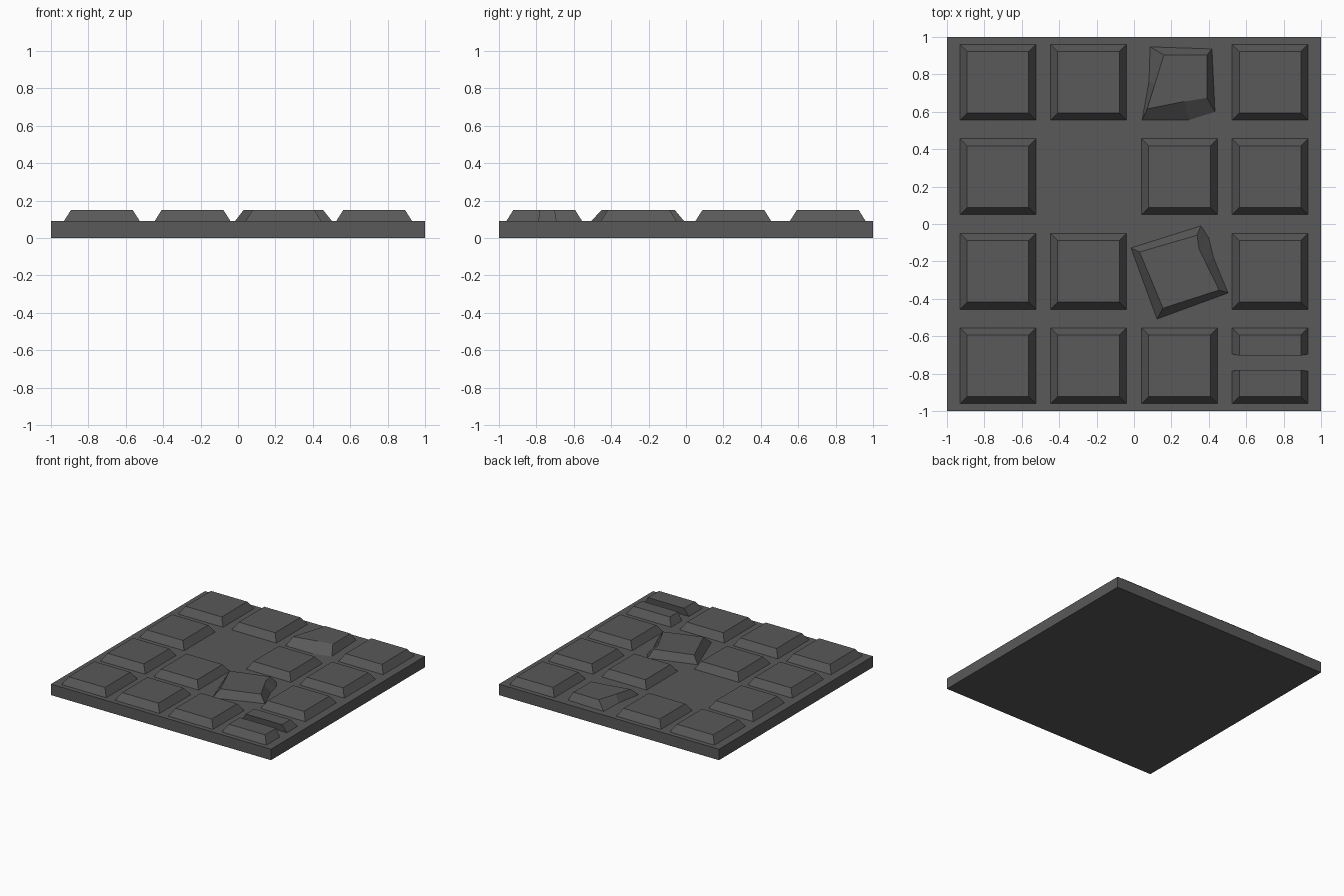
import bpy, bmesh

if "Cube" in bpy.data.objects:
    bpy.data.objects.remove(bpy.data.objects["Cube"])

Z0, Z1 = 0.09, 0.15

mat = bpy.data.materials.new("dark_stone")
mat.diffuse_color = (0.1, 0.1, 0.1, 1)
mat.use_nodes = True
mat.node_tree.nodes["Principled BSDF"].inputs["Base Color"].default_value = mat.diffuse_color


def prism(name, lower, upper, z0, z1):
    """Closed solid between two matching outlines."""
    bm = bmesh.new()
    a = [bm.verts.new((x, y, z0)) for x, y in lower]
    b = [bm.verts.new((x, y, z1)) for x, y in upper]
    bm.faces.new(a)
    bm.faces.new(b)
    n = len(a)
    for i in range(n):
        j = (i + 1) % n
        bm.faces.new((a[i], a[j], b[j], b[i]))
    bmesh.ops.recalc_face_normals(bm, faces=bm.faces)
    me = bpy.data.meshes.new(name)
    bm.to_mesh(me)
    bm.free()
    me.materials.append(mat)
    ob = bpy.data.objects.new(name, me)
    bpy.context.collection.objects.link(ob)
    return ob


def rect(x0, x1, y0, y1):
    return [(x0, y0), (x1, y0), (x1, y1), (x0, y1)]


# Base slab
prism("base_slab", rect(-1, 1, -1, 1), rect(-1, 1, -1, 1), 0, Z0)

# Regular bevelled tiles
XS = (-0.728, -0.243, 0.243, 0.728)
YS = (0.758, 0.253, -0.253, -0.758)
SPECIAL = {(0, 2), (1, 1), (2, 2), (3, 3)}  # chipped, missing, turned, split
for r, y in enumerate(YS):
    for c, x in enumerate(XS):
        if (r, c) in SPECIAL:
            continue
        lo, hi = [rect(x - h, x + h, y - h, y + h) for h in (0.203, 0.165)]
        prism(f"tile_{r}_{c}", lo, hi, Z0, Z1)

# Chipped tile
prism("chipped_tile",
      [(0.086, 0.947), (0.417, 0.936), (0.433, 0.60), (0.294, 0.556), (0.043, 0.556), (0.08, 0.76)],
      [(0.16, 0.904), (0.39, 0.904), (0.39, 0.674), (0.27, 0.655), (0.07, 0.615), (0.112, 0.75)],
      Z0, Z1)

# Turned tile with a broken corner
prism("turned_tile",
      [(-0.016, -0.128), (0.358, -0.01), (0.40, -0.075), (0.425, -0.18), (0.503, -0.369), (0.123, -0.508)],
      [(0.03, -0.15), (0.337, -0.06), (0.348, -0.134), (0.385, -0.21), (0.455, -0.353), (0.155, -0.45)],
      Z0, Z1)

# Split tile halves
prism("split_tile_back", rect(0.525, 0.931, -0.695, -0.555),
      rect(0.563, 0.893, -0.704, -0.593), Z0, Z1)
prism("split_tile_front", rect(0.525, 0.931, -0.961, -0.787),
      rect(0.563, 0.893, -0.923, -0.78), Z0, Z1)
